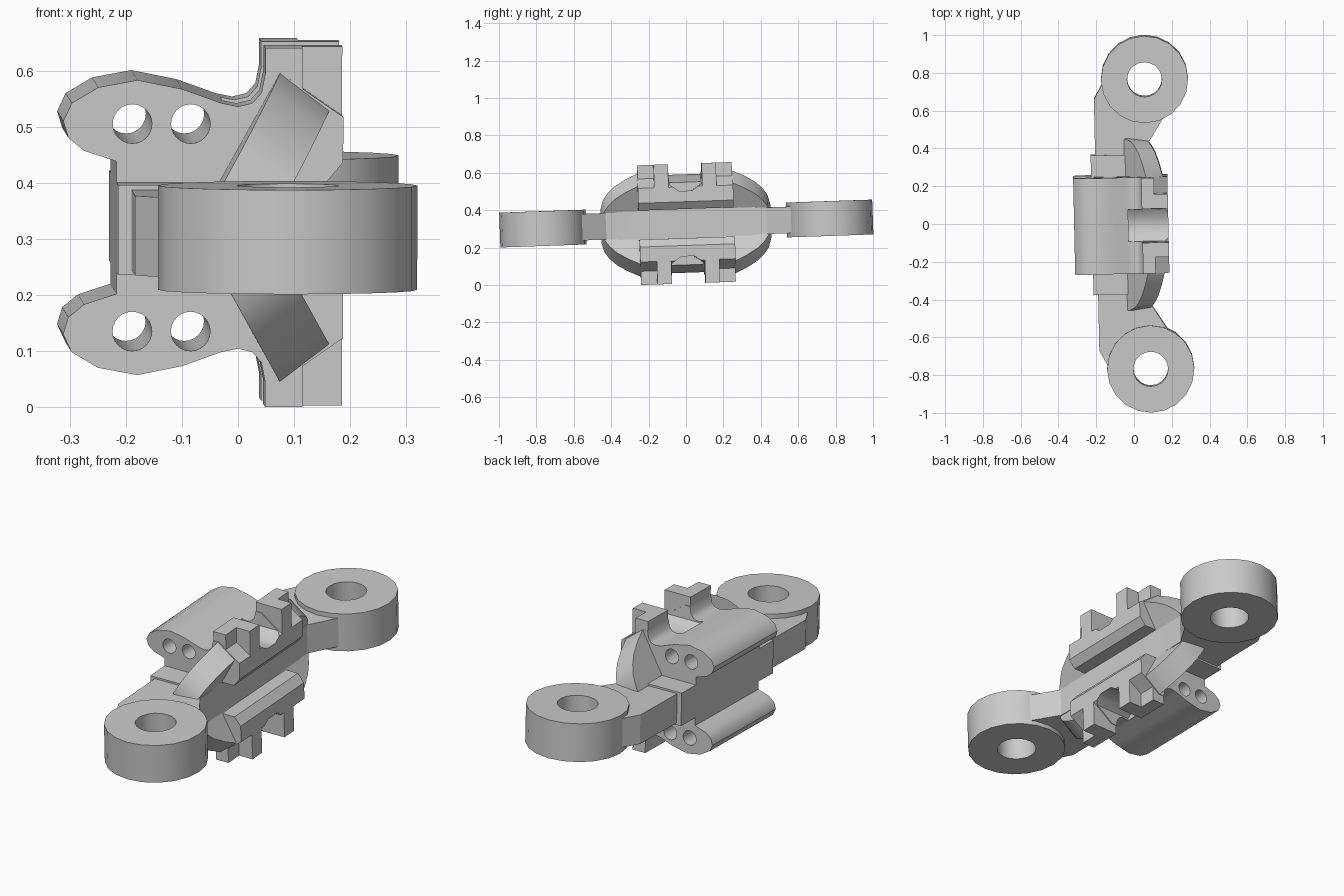
import bpy, bmesh, math
from mathutils import Matrix, Vector

if "Cube" in bpy.data.objects:
    bpy.data.objects.remove(bpy.data.objects["Cube"])

# whole part sits slightly tilted and yawed
POSE = (Matrix.Translation((0, 0, 0.329)) @ Matrix.Rotation(0.0216, 4, 'Z')
        @ Matrix.Rotation(0.035, 4, 'X'))


def finish(name, bm, mirror=(False, False, False)):
    bmesh.ops.recalc_face_normals(bm, faces=bm.faces)
    me = bpy.data.meshes.new(name)
    bm.to_mesh(me)
    bm.free()
    ob = bpy.data.objects.new(name, me)
    bpy.context.collection.objects.link(ob)
    ob.matrix_world = POSE
    if any(mirror):
        m = ob.modifiers.new("mirror", 'MIRROR')
        m.use_axis = mirror
        m.use_mirror_merge = False
    return ob


def activate(ob):
    bpy.ops.object.select_all(action='DESELECT')
    ob.select_set(True)
    bpy.context.view_layer.objects.active = ob


def smooth(ob, angle=35):
    activate(ob)
    bpy.ops.object.shade_smooth_by_angle(angle=math.radians(angle))


def prism(name, pts, depth, mirror=(False, False, False)):
    """Extrude a planar loop of 3D points along a vector."""
    bm = bmesh.new()
    d = Vector(depth)
    a = [bm.verts.new(p) for p in pts]
    b = [bm.verts.new(Vector(p) + d) for p in pts]
    bm.faces.new(a)
    bm.faces.new(b[::-1])
    n = len(a)
    for i in range(n):
        j = (i + 1) % n
        bm.faces.new((a[i], b[i], b[j], a[j]))
    return finish(name, bm, mirror)


def box(name, x, y, z, mirror):
    pts = [(x[0], y[0], z[0]), (x[1], y[0], z[0]), (x[1], y[1], z[0]), (x[0], y[1], z[0])]
    return prism(name, pts, (0, 0, z[1] - z[0]), mirror)


def cut(ob, cutter):
    activate(ob)
    m = ob.modifiers.new("cut", 'BOOLEAN')
    m.operation = 'DIFFERENCE'
    m.solver = 'EXACT'
    m.object = cutter
    bpy.ops.object.modifier_apply(modifier=m.name)
    bpy.data.objects.remove(cutter)


# central body: two lobes, web and clamp plates in one profile
half = [(-0.222, 0.118), (-0.28, 0.137), (-0.308, 0.16), (-0.317, 0.19),
        (-0.302, 0.222), (-0.255, 0.25), (-0.185, 0.263), (-0.105, 0.247),
        (-0.035, 0.222), (-0.005, 0.216), (0.02, 0.222), (0.036, 0.24),
        (0.043, 0.275), (0.072, 0.275), (0.11, 0.247), (0.182, 0.197),
        (0.182, 0.117), (0.15, 0.078), (0.08, 0.078)]
loop = half + [(x, -z) for x, z in reversed(half)]
body = prism("lobed_body", [(x, -0.255, z) for x, z in loop], (0, 0.51, 0))

# pin holes through the lobes, and the central notches between the teeth
for s in (1, -1):
    for hx in (-0.194, -0.09):
        ring = [(hx + 0.035 * math.cos(a), -0.4, s * 0.185 + 0.035 * math.sin(a))
                for a in (math.tau * i / 24 for i in range(24))]
        cut(body, prism("pin_cutter", ring, (0, 0.8, 0)))
    notch = [(-0.09, 0.4), (-0.085, 0.21), (-0.035, 0.175),
             (0.035, 0.175), (0.085, 0.21), (0.09, 0.4)]
    cut(body, prism("notch_cutter", [(-0.03, y, s * z) for y, z in notch], (0.3, 0, 0)))
smooth(body)

# T-shaped teeth on top and bottom
YZ = (False, True, True)
box("tooth_rail", (0.043, 0.182), (0.09, 0.167), (0.17, 0.32), YZ)
box("tooth_shoulder", (0.043, 0.11), (0.165, 0.253), (0.2, 0.32), YZ)

# curved diagonal wings at both ends
wing = [(-0.08, 0.2), (-0.08, 0.455), (0.02, 0.455), (0.08, 0.44), (0.12, 0.415),
        (0.16, 0.378), (0.2, 0.32), (0.237, 0.25), (0.237, 0.2)]
smooth(prism("wing", [(-0.045 + 0.486 * s, y, 0.07 + 0.873 * s) for s, y in wing],
             (0.088, 0, -0.067), YZ), 30)

# flat arm through the middle, stepping down towards the rings
box("arm_core", (-0.222, 0.083), (-0.37, 0.37), (-0.08, 0.08), (False, False, False))
arm = [(-0.198, 0.3), (-0.198, 0.665), (-0.155, 0.745), (-0.09, 0.73), (-0.03, 0.67),
       (0.072, 0.635), (0.15, 0.6), (0.17, 0.565), (0.085, 0.43), (0.083, 0.3)]
prism("arm_end", [(x, y, -0.071) for x, y in arm], (0, 0, 0.142), (False, True, False))

# eye rings
bm = bmesh.new()
N = 20
cols = []
for i in range(N):
    a = math.tau * i / N
    cols.append([bm.verts.new((0.072 + r * math.cos(a), 0.767 + r * math.sin(a), z))
                 for r, z in ((0.231, -0.093), (0.231, 0.093), (0.092, 0.093), (0.092, -0.093))])
for i in range(N):
    p, q = cols[i], cols[(i + 1) % N]
    for k in range(4):
        bm.faces.new((p[k], q[k], q[(k + 1) % 4], p[(k + 1) % 4]))
smooth(finish("eye_ring", bm, (False, True, False)))
